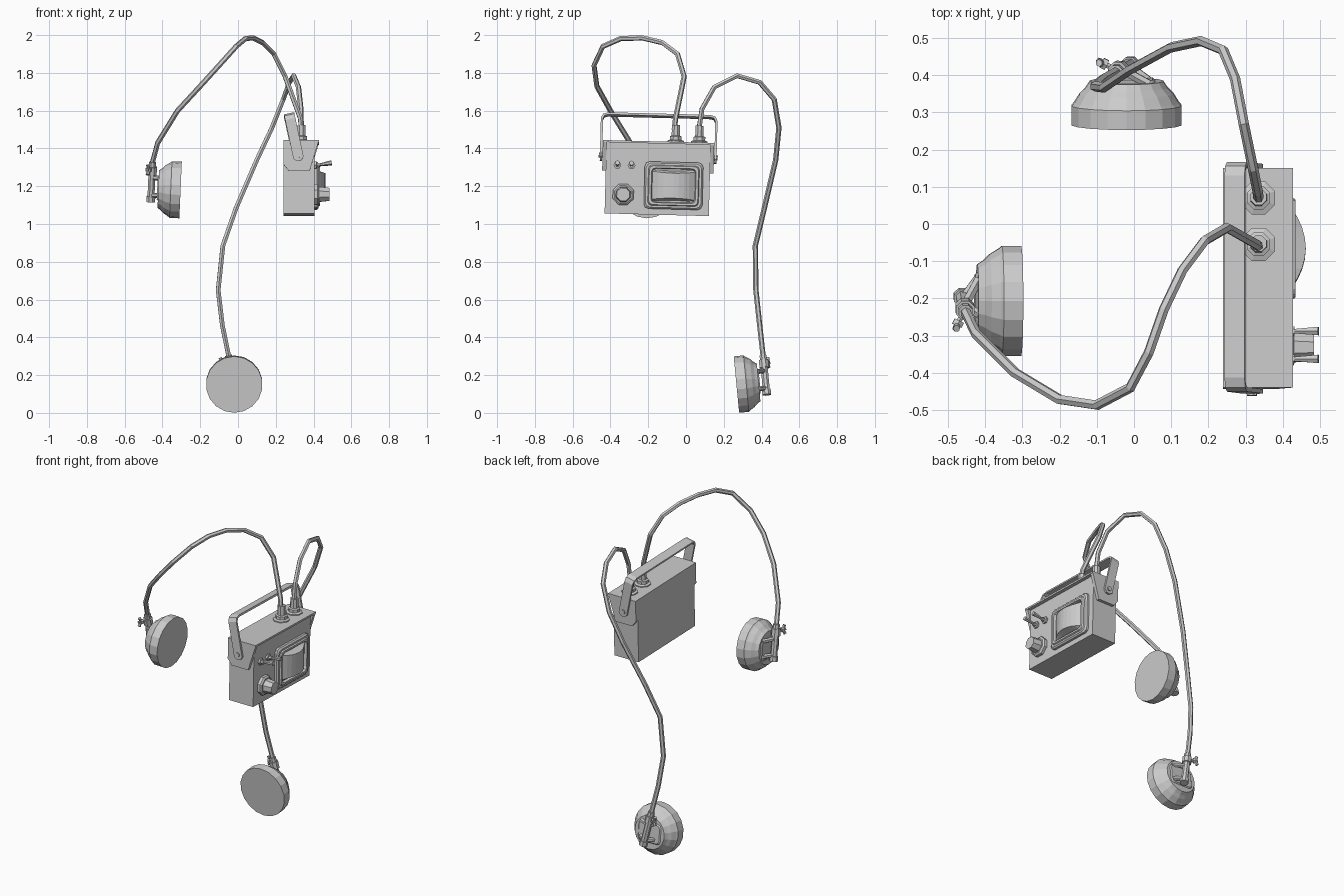
import bpy, bmesh
from math import sin, cos, pi, radians
from mathutils import Vector, Matrix

if "Cube" in bpy.data.objects:
    bpy.data.objects.remove(bpy.data.objects["Cube"])

T, R = Matrix.Translation, Matrix.Rotation
TO_X = R(pi / 2, 4, 'Y')      # local z becomes +x
TO_Y = R(-pi / 2, 4, 'X')     # local z becomes +y


def loft(name, loops, m=Matrix()):
    """Skin a row of equal-sized loops and cap both ends."""
    bm = bmesh.new()
    rows = [[bm.verts.new(p) for p in lp] for lp in loops]
    n = len(rows[0])
    for a, b in zip(rows, rows[1:]):
        for i in range(n):
            j = (i + 1) % n
            bm.faces.new((a[i], a[j], b[j], b[i]))
    bm.faces.new(rows[0][::-1])
    bm.faces.new(rows[-1])
    bmesh.ops.recalc_face_normals(bm, faces=bm.faces)
    me = bpy.data.meshes.new(name)
    bm.to_mesh(me)
    bm.free()
    me.transform(m)
    ob = bpy.data.objects.new(name, me)
    bpy.context.collection.objects.link(ob)
    return ob


def lathe(name, profile, n, m=Matrix()):
    return loft(name, [[(r * cos(2 * pi * (i + .5) / n), r * sin(2 * pi * (i + .5) / n), h)
                        for i in range(n)] for r, h in profile], m)


def rod(name, p, q, r, m, n=8, r2=None):
    p, q = Vector(p), Vector(q)
    d = q - p
    turn = d.to_track_quat('Z', 'Y').to_matrix().to_4x4()
    return lathe(name, [(r, 0), (r2 or r, d.length)], n, m @ T(p) @ turn)


def rounded(a, b, h, c):
    """Rounded rectangle with half sizes a, b at height h and corner radius c."""
    out = []
    for k, (sx, sy) in enumerate(((1, 1), (-1, 1), (-1, -1), (1, -1))):
        for t in range(3):
            w = (k + t / 2) * pi / 2
            out.append((sx * (a - c) + c * cos(w), sy * (b - c) + c * sin(w), h))
    return out


def box(name, lo, hi, m):
    (x, y, z), (X, Y, Z) = lo, hi
    return loft(name, [[(x, y, k), (X, y, k), (X, Y, k), (x, Y, k)] for k in (z, Z)], m)


def cable(name, pts):
    cu = bpy.data.curves.new(name, 'CURVE')
    cu.dimensions = '3D'
    cu.bevel_depth, cu.bevel_resolution = .014, 1
    cu.use_fill_caps = True
    sp = cu.splines.new('POLY')
    sp.points.add(len(pts) - 1)
    for q, p in zip(sp.points, pts):
        q.co = (*p, 1)
    ob = bpy.data.objects.new(name, cu)
    bpy.context.collection.objects.link(ob)
    bpy.ops.object.select_all(action='DESELECT')
    ob.select_set(True)
    bpy.context.view_layer.objects.active = ob
    bpy.ops.object.convert(target='MESH')
    for f in ob.data.polygons:
        f.use_smooth = False


# --- control box, slightly rolled ---
B = T((.3225, -.15, 1.242)) @ R(radians(-1.5), 4, 'X')
box("case_body", (-.0825, -.276, -.193), (.0825, .276, .186), B)
box("case_lid", (-.0825, -.295, .184), (.105, .295, .195), B)
flap = [(-.0825, .19), (.105, .19), (.057, .033), (-.055, .033), (-.0825, .068)]
for s in (-1, 1):
    loft("lid_side_flap", [[(x, s * y, z) for x, z in flap] for y in (.274, .295)], B)

# carrying handle strap, tilted back
H = B @ T((-.005, 0, .115)) @ R(radians(-12), 4, 'Y')
half = [(.309, -.03, .297, -.03, .012), (.309, -.014, .297, -.014, .0275),
        (.309, .195, .297, .193, .0275), (.298, .218, .289, .21, .0275),
        (.272, .227, .27, .215, .0275)]
path = half + [(-a, b, -c, d, w) for a, b, c, d, w in half[::-1]]
loft("carry_handle", [[(-w, a, b), (w, a, b), (w, c, d), (-w, c, d)] for a, b, c, d, w in path], H)
for s in (-1, 1):
    rod("handle_pivot", (0, s * .27, 0), (0, s * .315, 0), .014, H)

# meter with raised bezel and domed glass
F = B @ T((.0815, .085, -.037)) @ TO_X
loft("meter_bezel", [rounded(.125, .155, 0, .025), rounded(.125, .155, .014, .025),
                     rounded(.117, .147, .022, .025), rounded(.107, .135, .022, .02),
                     rounded(.103, .13, .03, .02), rounded(.092, .118, .03, .02),
                     rounded(.088, .113, .014, .02)], F)
glass = []
for i in range(9):
    v = -1 + i / 4
    h = .018 + .04 * (1 - v * v)
    w = .074 + .008 * v * v
    glass.append([(-w - .005, .11 * v, .01), (w + .005, .11 * v, .01),
                  (w - .008, .11 * v, h), (-w + .008, .11 * v, h)])
loft("meter_glass", glass, F)

# tuning knob and toggle switches
lathe("tuning_knob", [(.06, 0), (.06, .018), (.05, .026), (.043, .026), (.037, .08)], 8,
      B @ T((.0815, -.18, -.09)) @ TO_X)
for y in (-.215, -.14):
    S = B @ T((.0815, y, .065)) @ TO_X
    lathe("switch_nut", [(.021, 0), (.021, .012), (.012, .014), (.012, .028)], 6, S)
    rod("switch_lever", (0, 0, .02), (-.012, 0, .092), .006, S, 6, .013)

# cable sockets
for y in (.09, .215):
    lathe("cable_socket", [(.048, 0), (.048, .007), (.034, .012), (.034, .03),
                           (.024, .034), (.023, .09)], 8, B @ T((.0125, y, .194)))


# --- earpieces ---
def earpiece(m):
    lathe("earpiece_shell", [(.15, 0), (.15, .052), (.143, .06), (.128, .084),
                             (.112, .1), (.1, .118)], 18, m @ TO_Y)
    top, low = Vector((-.03, .155, .14)), Vector((.012, .155, -.065))
    at = lambda t: top.lerp(low, t)
    rod("cable_sleeve", top, low, .02, m)
    rod("sleeve_collar", at(.12), at(.32), .027, m)
    rod("sleeve_end", at(.88), at(1.02), .025, m)
    # two pairs of forked arms on a low mounting plate
    loft("mount_plate", [rounded(.08, .065, .114, .02), rounded(.07, .055, .124, .02)], m @ TO_Y)
    for t in (.4, .85):
        p = at(t)
        for dx in (-.035, .06):
            rod("mount_arm", (dx, .115, p.z), p, .013, m, 6)
    # clamp bolt with wing nut
    p = at(.2)
    d = Vector((-.045, .022, 0))
    rod("clamp_bolt", p, p + d * 1.25, .008, m, 6)
    rod("clamp_nut", p + d * .7, p + d, .016, m, 6)
    for s in (-1, 1):
        a = p + d * .9
        rod("nut_wing", a, a + Vector((-.012, .004, s * .026)), .007, m, 6, .01)
    return m @ top


low_m = T((-.02, .267, .15)) @ R(radians(5.5), 4, 'X')
high_m = T((-.304, -.207, 1.18)) @ R(pi / 2, 4, 'Z') @ R(radians(2.5), 4, 'X')
low_end, high_end = earpiece(low_m), earpiece(high_m)

# --- cables ---
cable("upper_cable", [(.335, -.062, 1.5), (.33, -.055, 1.56), (.25, -.01, 1.78), (.19, -.045, 1.9),
                      (.13, -.125, 1.96), (.08, -.23, 1.985), (.04, -.345, 1.982),
                      (-.01, -.44, 1.94), (-.1, -.487, 1.84), (-.2, -.472, 1.73),
                      (-.32, -.4, 1.6), (-.425, -.295, 1.43), high_end])
cable("lower_cable", [(.335, .068, 1.5), (.333, .085, 1.61), (.32, .15, 1.725), (.295, .27, 1.785),
                      (.272, .39, 1.75), (.24, .467, 1.66), (.18, .492, 1.51),
                      (.1, .475, 1.34), (-.01, .415, 1.085), (-.08, .367, .885),
                      (-.105, .37, .65), (-.083, .39, .465), low_end])
